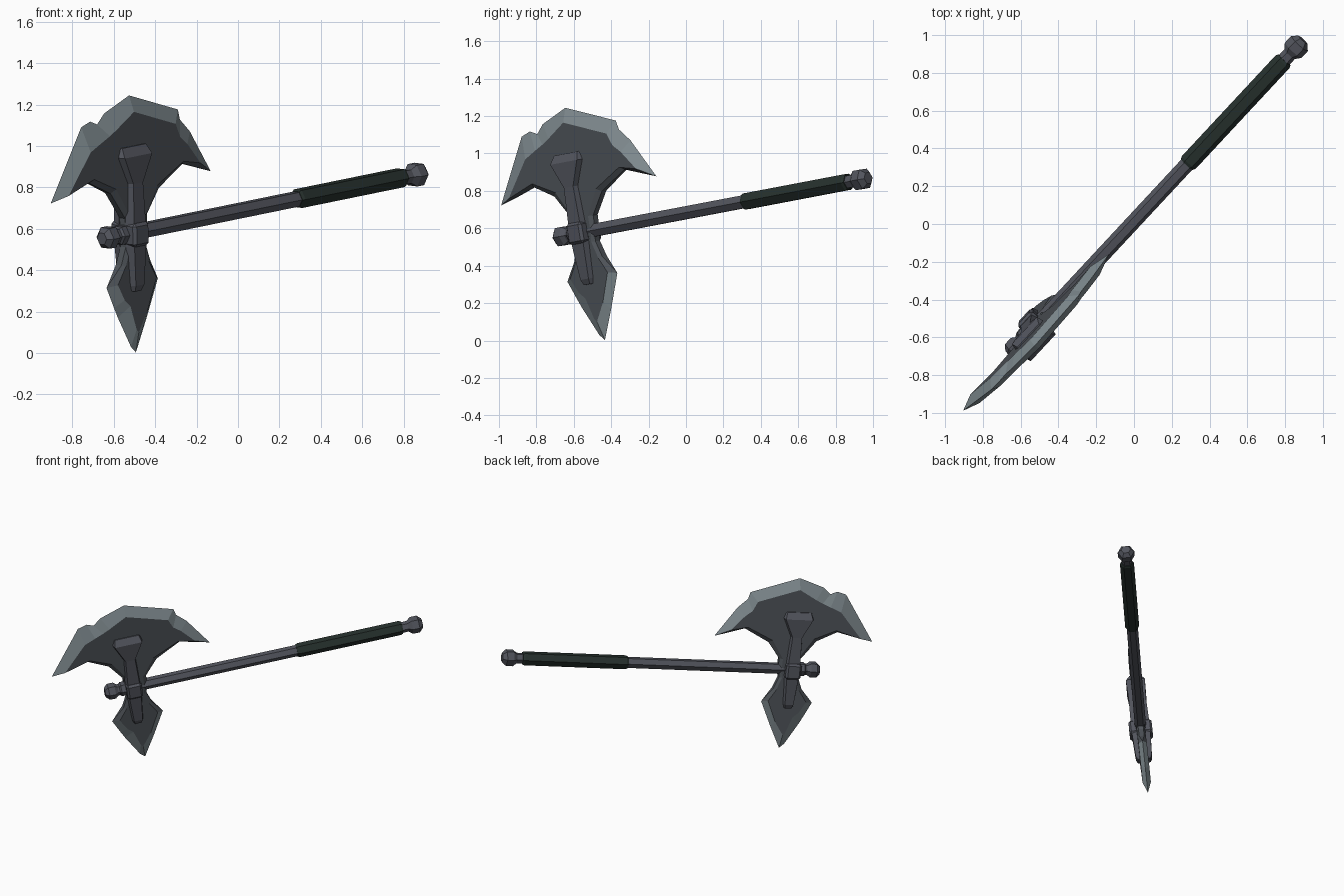
import bpy, bmesh, math
from mathutils import Matrix, Vector

if "Cube" in bpy.data.objects:
    bpy.data.objects.remove(bpy.data.objects["Cube"])

# Local frame: U runs along the handle, V up the blade, W through its thickness
U = Vector((0.675, 0.725, 0.138)).normalized()
V = Vector((-0.024, -0.166, 0.986))
V = (V - U * V.dot(U)).normalized()
W = U.cross(V)
FRAME = Matrix((U, V, W)).transposed().to_4x4()
FRAME.translation = (-0.489, -0.511, 0.586)


def material(name, rgb):
    m = bpy.data.materials.new(name)
    m.diffuse_color = (*rgb, 1)
    m.use_nodes = True
    m.node_tree.nodes["Principled BSDF"].inputs["Base Color"].default_value = m.diffuse_color
    return m


STEEL = material("dark_steel", (0.078, 0.088, 0.1))
EDGE = material("sharpened_edge", (0.22, 0.265, 0.285))
IRON = material("handle_iron", (0.085, 0.09, 0.11))
GRIP = material("green_grip", (0.02, 0.031, 0.027))


def finish(name, bm, mats):
    bmesh.ops.recalc_face_normals(bm, faces=bm.faces)
    me = bpy.data.meshes.new(name)
    bm.to_mesh(me)
    bm.free()
    for m in mats:
        me.materials.append(m)
    ob = bpy.data.objects.new(name, me)
    ob.matrix_world = FRAME
    bpy.context.collection.objects.link(ob)
    return ob


def blade(name, pts, t):
    """Each point: rim u, v, rim half thickness, flat-face u, v."""
    bm = bmesh.new()
    n = len(pts)
    rims, flats = [], []
    for s in (1, -1):
        rims.append([bm.verts.new((p[0], p[1], s * p[2])) for p in pts])
        flats.append([bm.verts.new((p[3], p[4], s * t)) for p in pts])
    for rim, flat in zip(rims, flats):
        bm.faces.new(flat)
        for i in range(n):
            j = (i + 1) % n
            f = bm.faces.new((rim[i], rim[j], flat[j], flat[i]))
            f.material_index = int(pts[i][2] == 0 and pts[j][2] == 0)
    for i in range(n):
        j = (i + 1) % n
        if pts[i][2] or pts[j][2]:
            bm.faces.new((rims[0][i], rims[0][j], rims[1][j], rims[1][i]))
    bmesh.ops.remove_doubles(bm, verts=bm.verts, dist=0.0005)
    bmesh.ops.triangulate(bm, faces=[f for f in bm.faces if len(f.verts) > 4])
    return finish(name, bm, [STEEL, EDGE])


def turned(name, profile, mat, sides=6):
    """Faceted round part along U from (u, radius) stations."""
    bm = bmesh.new()
    rings = []
    for u, r in profile:
        ang = [2 * math.pi * k / sides for k in range(sides)]
        rings.append([bm.verts.new((u, r * math.sin(a), r * math.cos(a))) for a in ang])
    for a, b in zip(rings, rings[1:]):
        for k in range(sides):
            j = (k + 1) % sides
            bm.faces.new((a[k], a[j], b[j], b[k]))
    bm.faces.new(rings[0])
    bm.faces.new(rings[-1])
    return finish(name, bm, [mat])


def strap(name, side):
    """Raised rib on one blade face: stations of v, half width, height."""
    bm = bmesh.new()
    c = -0.048
    rows = []
    for v, h, w in [(-0.28, 0.022, 0.045), (-0.25, 0.03, 0.058), (-0.06, 0.042, 0.066),
                    (0.06, 0.042, 0.066), (0.25, 0.034, 0.062), (0.385, 0.098, 0.068),
                    (0.43, 0.085, 0.04)]:
        rows.append([bm.verts.new((c + x, v, side * z)) for x, z in
                     [(-h - 0.012, 0.02), (-h, w), (h, w), (h + 0.012, 0.02)]])
    for a, b in zip(rows, rows[1:]):
        for k in range(4):
            j = (k + 1) % 4
            bm.faces.new((a[k], a[j], b[j], b[k]))
    bm.faces.new(rows[0])
    bm.faces.new(rows[-1])
    return finish(name, bm, [IRON])


# Broad chipped upper blade
blade("upper_blade", [
    (-.10, -.03, .018, -.08, -.03), (-.10, .08, .018, -.075, .08),
    (-.20, .216, .018, -.175, .235), (-.345, .287, .01, -.33, .305),
    (-.608, .223, 0, -.515, .25), (-.378, .564, 0, -.35, .44),
    (-.314, .583, 0, -.27, .475), (-.264, .562, 0, -.21, .50),
    (-.212, .609, 0, -.16, .525), (-.032, .672, 0, -.035, .595),
    (.313, .555, 0, .26, .495), (.326, .504, 0, .29, .426),
    (.395, .436, 0, .34, .385), (.537, .221, 0, .43, .28),
    (.326, .289, .01, .31, .305), (.145, .196, .018, .12, .215),
    (.055, .08, .018, .03, .08), (.05, -.03, .018, .03, -.03)], 0.033)

# Pointed lower spike
blade("lower_spike", [
    (-.10, .03, .018, -.08, .03), (-.10, -.06, .018, -.08, -.06),
    (-.135, -.145, .018, -.115, -.15), (-.225, -.245, 0, -.175, -.235),
    (-.175, -.35, 0, -.13, -.315), (-.15, -.40, 0, -.09, -.35),
    (-.061, -.556, 0, -.05, -.47), (-.027, -.588, 0, -.035, -.485),
    (.055, -.43, 0, .03, -.39), (.142, -.248, 0, .10, -.235),
    (.07, -.145, .018, .05, -.15), (.04, -.06, .018, .02, -.06),
    (.05, .03, .018, .03, .03)], 0.03)

# Reinforcing straps on both faces and the socket block around the handle
strap("front_strap", 1)
strap("back_strap", -1)
bm = bmesh.new()
bmesh.ops.create_cube(bm, size=1, matrix=Matrix.Translation((-0.048, 0, 0))
                      @ Matrix.Diagonal((0.11, 0.115, 0.165, 1)))
bmesh.ops.bevel(bm, geom=bm.edges[:], offset=0.014, segments=1, affect='EDGES')
finish("socket_block", bm, [IRON])

# Handle, grip and end knobs
turned("shaft", [(-0.16, 0.04), (1.16, 0.04)], IRON)
turned("grip", [(1.14, 0.043), (1.155, 0.05), (1.89, 0.05), (1.905, 0.043)], GRIP)
turned("grip_collar", [(1.89, 0.038), (1.945, 0.038), (1.96, 0.03)], IRON)
turned("end_knob", [(1.94, 0.034), (1.973, 0.06), (2.022, 0.06), (2.05, 0.034)], IRON)
turned("head_collar", [(-0.15, 0.036), (-0.135, 0.05), (-0.10, 0.05), (-0.085, 0.036)], IRON)
turned("head_knob", [(-0.25, 0.032), (-0.225, 0.057), (-0.18, 0.057), (-0.15, 0.034)], IRON)
